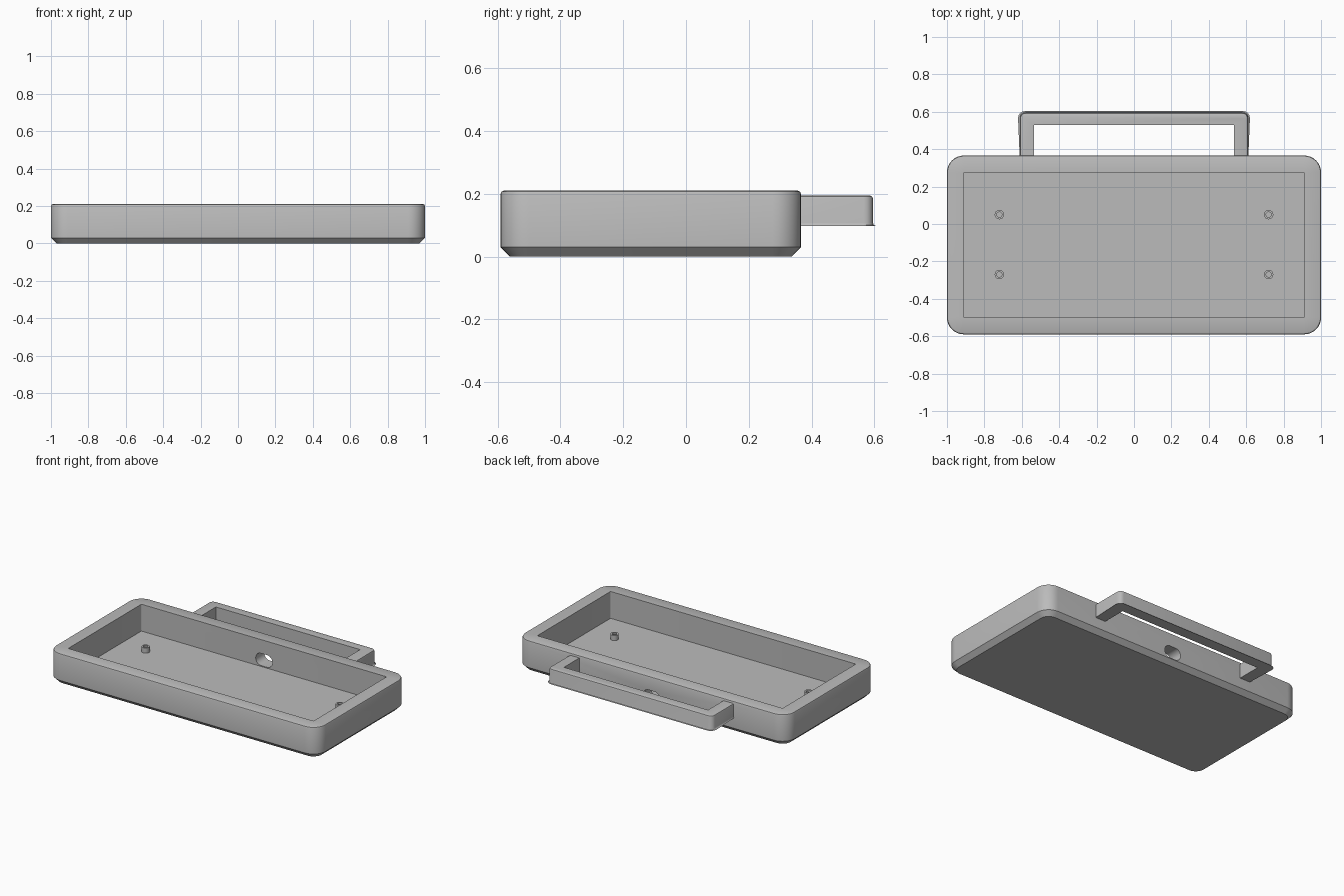
import bpy, bmesh, math

cube = bpy.data.objects.get("Cube")
if cube:
    bpy.data.objects.remove(cube, do_unlink=True)

grey = bpy.data.materials.new("matte grey")
grey.use_nodes = True
COLOR = (0.5, 0.5, 0.5, 1)
grey.diffuse_color = COLOR
grey.node_tree.nodes["Principled BSDF"].inputs["Base Color"].default_value = COLOR


def finish(bm, name):
    """Turn a bmesh into a named object with outward normals."""
    bmesh.ops.recalc_face_normals(bm, faces=bm.faces)
    mesh = bpy.data.meshes.new(name)
    bm.to_mesh(mesh)
    bm.free()
    mesh.materials.append(grey)
    obj = bpy.data.objects.new(name, mesh)
    bpy.context.collection.objects.link(obj)
    return obj


def activate(obj):
    bpy.ops.object.select_all(action='DESELECT')
    obj.select_set(True)
    bpy.context.view_layer.objects.active = obj


def smooth(obj):
    activate(obj)
    bpy.ops.object.shade_smooth_by_angle(angle=math.radians(30))


def rounded_rect(hx, hy, r, seg=8):
    """Points of a rounded rectangle about the origin."""
    pts = []
    for q, (sx, sy) in enumerate([(1, 1), (-1, 1), (-1, -1), (1, -1)]):
        for i in range(seg + 1):
            a = (q + i / seg) * math.pi / 2
            pts.append((sx * (hx - r) + r * math.cos(a),
                        sy * (hy - r) + r * math.sin(a)))
    return pts


def loft(bm, rings, closed=False):
    """Skin successive rings of points; cap the ends or join them up."""
    loops = [[bm.verts.new(p) for p in ring] for ring in rings]
    pairs = list(zip(loops, loops[1:]))
    if closed:
        pairs.append((loops[-1], loops[0]))
    else:
        bm.faces.new(loops[0])
        bm.faces.new(loops[-1])
    for a, b in pairs:
        for i in range(len(a)):
            j = (i + 1) % len(a)
            bm.faces.new((a[i], a[j], b[j], b[i]))


# Tray: chamfered base, straight walls, eased rim, then down into the cavity
HX, HY, CY = 1.0, 0.478, -0.112
TOP, FLOOR, WALL, CORNER = 0.21, 0.03, 0.09, 0.09
levels = [(0.03, 0), (0.0, 0.03), (0.0, TOP - 0.01),
          (0.003, TOP - 0.003), (0.01, TOP)]
rings = [[(x, y + CY, z) for x, y in rounded_rect(HX - d, HY - d, CORNER - d)]
         for d, z in levels]
for z in (TOP, FLOOR):
    rings.append([(x, y + CY, z)
                  for x, y in rounded_rect(HX - WALL, HY - WALL, 0.006)])
bm = bmesh.new()
loft(bm, rings)
tray = finish(bm, "tray")

# Cable slot through the rear wall
bm = bmesh.new()
slot = rounded_rect(0.062, 0.041, 0.04)
loft(bm, [[(x, y, z + 0.077) for x, z in slot] for y in (0.2, 0.45)])
cutter = finish(bm, "slot_cutter")
cutter.hide_render = True
cut = tray.modifiers.new("slot", 'BOOLEAN')
cut.operation, cut.solver, cut.object = 'DIFFERENCE', 'EXACT', cutter
activate(tray)
bpy.ops.object.modifier_apply(modifier=cut.name)
bpy.data.objects.remove(cutter, do_unlink=True)
smooth(tray)

# Carrying handle: U outline, extruded, outer edges eased
half = [(0.61, 0.33), (0.61, 0.595)]
inner = [(0.535, 0.53), (0.535, 0.33)]
outline = half + [(-x, y) for x, y in reversed(half)]
outline += [(-x, y) for x, y in reversed(inner)] + inner
bm = bmesh.new()
loft(bm, [[(x, y, z) for x, y in outline] for z in (0.098, 0.195)])


def outside(v):
    return abs(v.co.x) > 0.57 or v.co.y > 0.56


corners = [e for e in bm.edges if all(v.co.y > 0.56 for v in e.verts)
           and e.verts[0].co.x == e.verts[1].co.x]
bmesh.ops.bevel(bm, geom=corners, offset=0.03, segments=4, profile=0.5,
                affect='EDGES')
rim = [e for e in bm.edges if all(outside(v) for v in e.verts)
       and abs(e.verts[0].co.z - e.verts[1].co.z) < 0.001]
bmesh.ops.bevel(bm, geom=rim, offset=0.01, segments=2, profile=0.5,
                affect='EDGES')
smooth(finish(bm, "carry_handle"))

# Four hollow mounting posts on the tray floor
profile = [(0.025, FLOOR - 0.005), (0.025, 0.065),
           (0.014, 0.065), (0.014, FLOOR - 0.005)]
SIDES = 24
for sx, side in ((-1, "right"), (1, "left")):
    for y, end in ((-0.27, "front"), (0.05, "back")):
        bm = bmesh.new()
        loft(bm, [[(sx * 0.72 + r * math.cos(math.tau * i / SIDES),
                    y + r * math.sin(math.tau * i / SIDES), z)
                   for i in range(SIDES)] for r, z in profile], closed=True)
        smooth(finish(bm, f"mounting_post_{end}_{side}"))
